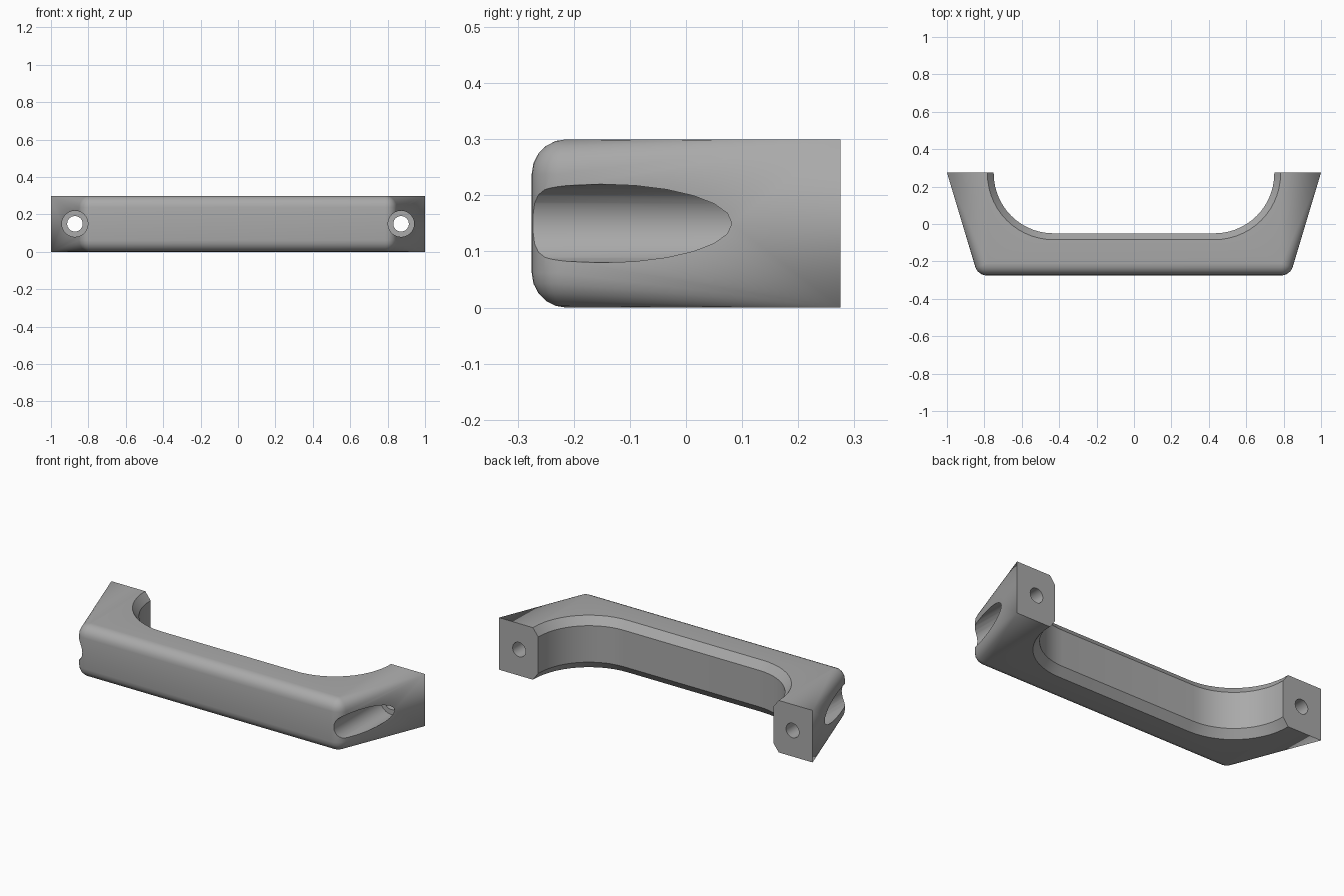
import bpy, bmesh
from math import sin, cos, pi, atan2, radians
from mathutils import Vector, Matrix

if "Cube" in bpy.data.objects:
    bpy.data.objects.remove(bpy.data.objects["Cube"])

HEIGHT, BACK, FRONT = 0.3, 0.275, -0.275
FILLET, CORNER = 0.062, 0.065      # front edge fillet, corner radius in plan
CHAMFER_SIDE, CHAMFER_Z = 0.034, 0.045
SLANT = radians(-16.7)             # direction of the slanted end faces

grey = bpy.data.materials.new("satin grey")
grey.use_nodes = True
colour = (0.4, 0.4, 0.4, 1)
grey.diffuse_color = colour
grey.node_tree.nodes["Principled BSDF"].inputs["Base Color"].default_value = colour


def mirrored(half):
    """Complete a left-half outline (end to middle) with its mirror image."""
    return half + [(-x, y, z) for x, y, z in reversed(half)]


def outer_row(inset, z, z_back):
    cy = FRONT + CORNER
    reach = cos(SLANT) + sin(SLANT) * BACK - CORNER
    cx = (reach - sin(SLANT) * cy) / cos(SLANT)
    half = [(1, BACK, z_back)]
    for i in range(7):
        a = SLANT + (-pi / 2 - SLANT) * i / 6
        half.append((cx + (CORNER - inset) * cos(a), cy + (CORNER - inset) * sin(a), z))
    return mirrored(half)


def inner_row(grow, z):
    radius = 0.32 + grow
    half = [(0.43 + radius, BACK, z)]
    for i in range(15):
        a = -pi / 2 * i / 14
        half.append((0.43 + radius * cos(a), 0.27 + radius * sin(a), z))
    return mirrored(half)


# Grip: outer skin rows from bottom to top, then inner skin rows back down
bm = bmesh.new()
STEPS = 5
angles = [pi / 2 * i / STEPS for i in range(STEPS + 1)]
upper = [outer_row(FILLET * (1 - cos(a)), HEIGHT - FILLET * (1 - sin(a)), HEIGHT) for a in angles]
lower = [[(x, y, HEIGHT - z) for x, y, z in row] for row in reversed(upper)]
outer = lower + upper
inner = [inner_row(CHAMFER_SIDE, HEIGHT), inner_row(0, HEIGHT - CHAMFER_Z),
         inner_row(0, CHAMFER_Z), inner_row(CHAMFER_SIDE, 0)]

known = {}


def vert(p):
    key = tuple(round(c, 5) for c in p)
    if key not in known:
        known[key] = bm.verts.new(p)
    return known[key]


def face(points):
    verts = list(dict.fromkeys(vert(p) for p in points))
    if len(verts) > 2:
        bm.faces.new(verts)


for rows in (outer, inner):
    for low, high in zip(rows, rows[1:]):
        for i in range(len(low) - 1):
            face([low[i], low[i + 1], high[i + 1], high[i]])
face(outer[-1] + inner[0][::-1])
face(outer[0] + inner[-1][::-1])
for end in (0, -1):                # mounting faces
    face([outer[0][end], outer[-1][end]] + [row[end] for row in inner])
bmesh.ops.recalc_face_normals(bm, faces=bm.faces)
mesh = bpy.data.meshes.new("grip")
bm.to_mesh(mesh)
bm.free()
mesh.materials.append(grey)
grip = bpy.data.objects.new("grip", mesh)
bpy.context.collection.objects.link(grip)


def drill(x, radius, y_start, y_end, sides):
    """Cut a round hole running front to back."""
    bpy.ops.mesh.primitive_cylinder_add(
        vertices=sides, radius=radius, depth=y_end - y_start,
        location=(x, (y_start + y_end) / 2, HEIGHT / 2), rotation=(pi / 2, 0, 0))
    cutter = bpy.context.object
    cutter.name = "hole_cutter"
    cutter.hide_render = True
    cutter.data.materials.append(grey)
    bpy.context.view_layer.objects.active = grip
    cut = grip.modifiers.new("hole", "BOOLEAN")
    cut.operation, cut.solver, cut.object = "DIFFERENCE", "EXACT", cutter
    bpy.ops.object.modifier_apply(modifier=cut.name)
    bpy.data.objects.remove(cutter)


# Counterbores open through the slanted ends, with screw holes behind
for side in (1, -1):
    drill(side * 0.872, 0.07, -0.5, 0.15, 24)
    drill(side * 0.872, 0.042, 0, 0.5, 16)

bpy.ops.object.select_all(action="DESELECT")
grip.select_set(True)
bpy.context.view_layer.objects.active = grip
bpy.ops.object.shade_smooth_by_angle(angle=radians(30))
